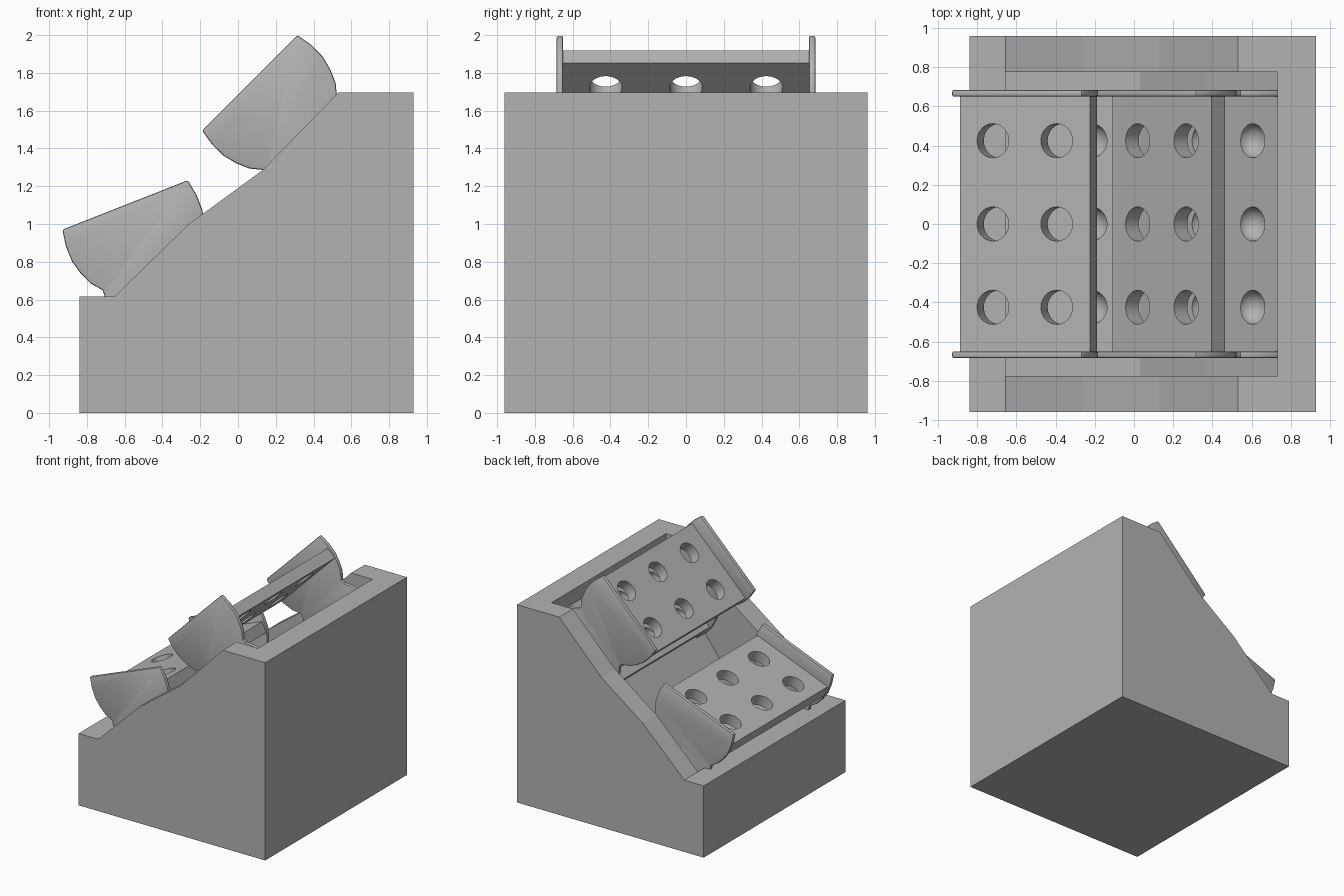
import bpy, bmesh, math
from mathutils import Matrix

if "Cube" in bpy.data.objects:
    bpy.data.objects.remove(bpy.data.objects["Cube"])

mat = bpy.data.materials.new("plain_grey")
mat.diffuse_color = (0.45, 0.45, 0.45, 1)
mat.use_nodes = True
mat.node_tree.nodes["Principled BSDF"].inputs["Base Color"].default_value = mat.diffuse_color


def make_object(name, bm):
    bmesh.ops.recalc_face_normals(bm, faces=bm.faces[:])
    me = bpy.data.meshes.new(name)
    bm.to_mesh(me)
    bm.free()
    me.materials.append(mat)
    ob = bpy.data.objects.new(name, me)
    bpy.context.collection.objects.link(ob)
    return ob


def extrude_profile(name, pts, y0, y1):
    """Closed x/z profile extruded along y."""
    bm = bmesh.new()
    face = bm.faces.new([bm.verts.new((x, y0, z)) for x, z in pts])
    ext = bmesh.ops.extrude_face_region(bm, geom=[face])
    verts = [g for g in ext["geom"] if isinstance(g, bmesh.types.BMVert)]
    bmesh.ops.translate(bm, verts=verts, vec=(0, y1 - y0, 0))
    return make_object(name, bm)


def apply_modifier(ob, mod):
    bpy.context.view_layer.objects.active = ob
    bpy.ops.object.modifier_apply(modifier=mod.name)


def cut(ob, cutter):
    mod = ob.modifiers.new("cut", "BOOLEAN")
    mod.operation, mod.solver, mod.object = "DIFFERENCE", "EXACT", cutter
    cutter.hide_render = True
    apply_modifier(ob, mod)
    bpy.data.objects.remove(cutter)


# Stepped block with a sloping pocket
block = extrude_profile("stand_block", [
    (-0.84, 0), (0.93, 0), (0.93, 1.695), (0.53, 1.695), (0.13, 1.285),
    (-0.26, 1.0), (-0.655, 0.615), (-0.84, 0.615)], -0.96, 0.96)
pocket = extrude_profile("pocket_cutter", [
    (-0.655, 0.22), (0.03, 0.50), (0.37, 0.95), (0.732, 1.31),
    (0.732, 3), (-0.655, 3)], -0.775, 0.775)
cut(block, pocket)

# Rack dimensions in local space: x along the slope, z away from it
LENGTH, DEPTH, THICK = 0.714, 0.78, 0.095
TOP, BOTTOM = 0.115, 0.595
HOLES = [(u, y) for u in (0.18, 0.53) for y in (-0.425, 0, 0.425)]


def wing_profile():
    """Side plate with a rounded waist, mirrored in both directions."""
    quarter = [(0, 0), (-0.015, 0.09), (-0.014, 0.175), (0.005, 0.25),
               (0.035, 0.32), (0.08, 0.375)]
    left = quarter + [(u, DEPTH - v) for u, v in reversed(quarter)]
    right = [(LENGTH - u, v) for u, v in reversed(left)]
    return [(u, -v) for u, v in left + right]


def hole_cutter(v, bowl):
    bm = bmesh.new()
    for u, y in HOLES:
        place = Matrix.Translation((u, y, -v))
        if bowl:
            bmesh.ops.create_uvsphere(bm, u_segments=32, v_segments=16, radius=0.087,
                                      matrix=place @ Matrix.Diagonal((1, 1, 0.85, 1)))
        else:
            bmesh.ops.create_cone(bm, cap_ends=True, segments=32, radius1=0.087,
                                  radius2=0.087, depth=0.4, matrix=place)
    return make_object("hole_cutter", bm)


def rack(prefix, x, z, degrees):
    parts = []
    # Holed upper shelf and cupped lower shelf
    for name, v, bowl in (("upper_shelf", TOP, False), ("lower_shelf", BOTTOM, True)):
        ob = extrude_profile(f"{prefix}_{name}", [
            (0, -v), (LENGTH, -v), (LENGTH, -v - THICK), (0, -v - THICK)], -0.652, 0.652)
        cut(ob, hole_cutter(v, bowl))
        parts.append(ob)
    # Waisted end plates with softened rims
    for side, y0, y1 in (("front", -0.685, -0.65), ("back", 0.65, 0.685)):
        ob = extrude_profile(f"{prefix}_{side}_end", wing_profile(), y0, y1)
        mod = ob.modifiers.new("soft", "BEVEL")
        mod.width, mod.segments, mod.limit_method = 0.01, 2, "ANGLE"
        mod.angle_limit = math.radians(60)
        apply_modifier(ob, mod)
        parts.append(ob)
    # Tilt onto the slope
    move = Matrix.Translation((x, 0, z)) @ Matrix.Rotation(-math.radians(degrees), 4, "Y")
    for ob in parts:
        ob.data.transform(move)
        bpy.ops.object.select_all(action="DESELECT")
        ob.select_set(True)
        bpy.context.view_layer.objects.active = ob
        bpy.ops.object.shade_smooth_by_angle(angle=math.radians(30))


rack("upper_rack", -0.19, 1.495, 45)
rack("lower_rack", -0.93, 0.97, 21.5)
